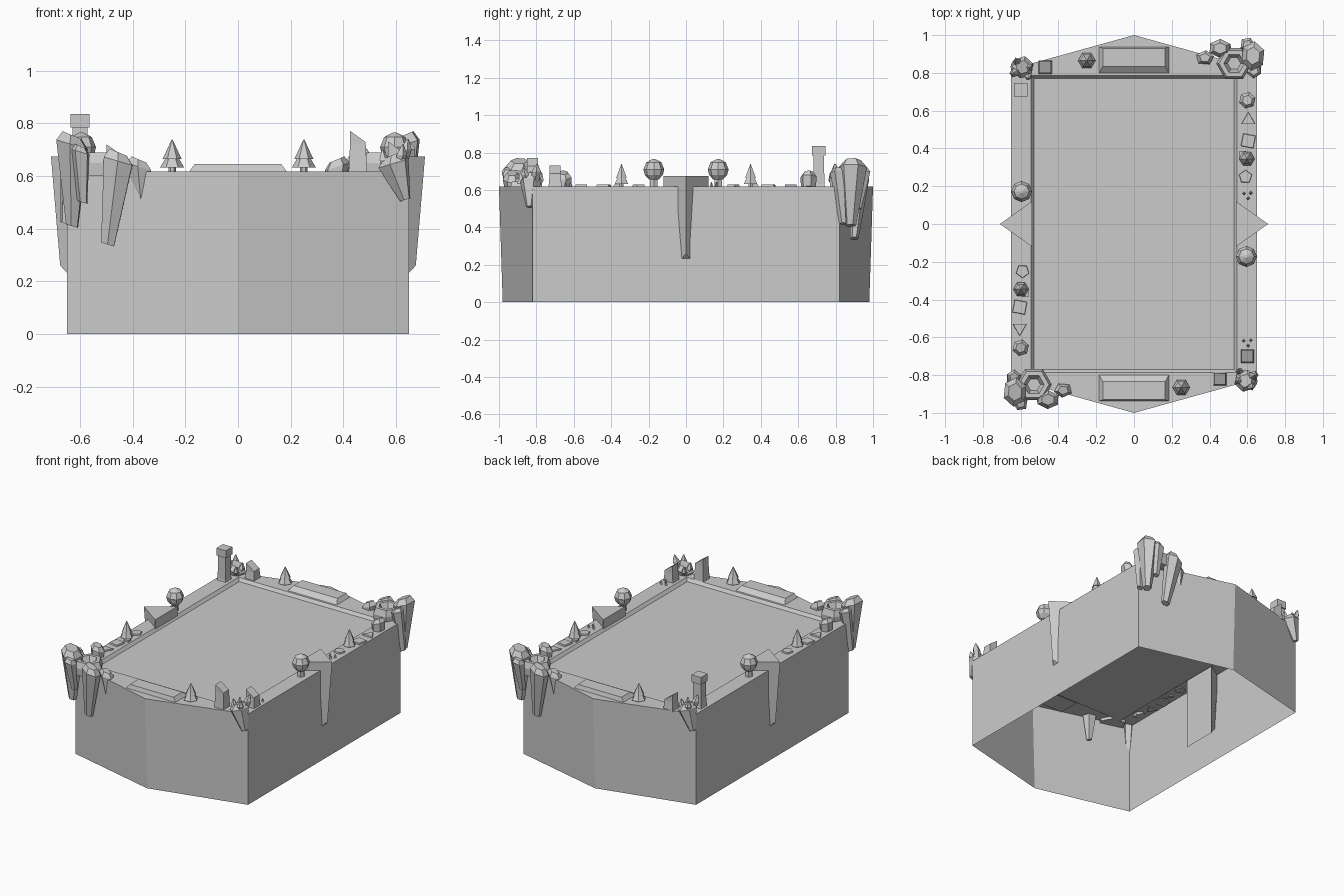
import bpy, bmesh
from math import sin, cos, pi

if "Cube" in bpy.data.objects:
    bpy.data.objects.remove(bpy.data.objects["Cube"])

HEX = [(-.65, -.82), (0, -1), (.65, -.82), (.65, .82), (0, 1), (-.65, .82)]
RIM = .618


def finish(name, bm):
    bmesh.ops.recalc_face_normals(bm, faces=bm.faces)
    me = bpy.data.meshes.new(name)
    bm.to_mesh(me)
    bm.free()
    ob = bpy.data.objects.new(name, me)
    bpy.context.collection.objects.link(ob)
    return ob


def loft(name, loops, twin=True):
    """Capped skin over equal loops; the twin is turned half round the z axis."""
    for s in ((1, -1) if twin else (1,)):
        bm = bmesh.new()
        rows = [[bm.verts.new((s * x, s * y, z)) for x, y, z in lp] for lp in loops]
        n = len(rows[0])
        for a, b in zip(rows, rows[1:]):
            for i in range(n):
                j = (i + 1) % n
                bm.faces.new((a[i], a[j], b[j], b[i]))
        bm.faces.new(rows[0])
        bm.faces.new(rows[-1])
        finish(name, bm)


def ring(x, y, z, r, n, turn=0., sy=1., tilt=0.):
    out = []
    for i in range(n):
        a = turn + 2 * pi * i / n
        out.append((x + r * cos(a), y + r * sy * sin(a), z + tilt * cos(a)))
    return out


def stack(name, x, y, profile, n, turn=0., twin=True, sy=1.):
    """Faceted turned part from (radius, z) pairs."""
    loft(name, [ring(x, y, z, r, n, turn, sy) for r, z in profile], twin)


def shard(name, top, bottom, r, rb, n=5, turn=0., sy=1.):
    """Leaning rock with a chamfered, sloping top and a narrow foot."""
    (x, y, z), (u, v, w) = top, bottom
    loft(name, [ring(u, v, w, rb, n, turn, sy, rb * .3),
                ring(x, y, z - r * .7, r, n, turn, sy, r * .3),
                ring(x, y, z - r * .15, r * .6, n, turn, sy, r * .25)])


def rect(x0, x1, y0, y1, z):
    return [(x0, y0, z), (x1, y0, z), (x1, y1, z), (x0, y1, z)]


# open-bottomed shell with rim and sunken board
bm = bmesh.new()
low = [bm.verts.new((x, y * (.98 if x == 0 else 1), 0)) for x, y in HEX]
top = [bm.verts.new((x, y, RIM)) for x, y in HEX]
lip = [bm.verts.new(p) for p in rect(-.545, .545, -.785, .785, RIM)]
pit = [bm.verts.new(p) for p in rect(-.53, .53, -.77, .77, RIM - .02)]
for i in range(6):
    j = (i + 1) % 6
    bm.faces.new((low[i], low[j], top[j], top[i]))
for i in range(4):
    j = (i + 1) % 4
    bm.faces.new((lip[i], lip[j], pit[j], pit[i]))
bm.faces.new((top[0], top[1], top[2], lip[1], lip[0]))
bm.faces.new((top[2], top[3], lip[2], lip[1]))
bm.faces.new((top[3], top[4], top[5], lip[3], lip[2]))
bm.faces.new((top[5], top[0], lip[0], lip[3]))
bm.faces.new(pit)
finish("board_shell", bm)

# end plates and side wedges
loft("end_plate", [rect(-.19, .19, .79, .94, .61), rect(-.165, .165, .835, .93, .645)])
loft("side_wedge", [[(.54, -.12, .12), (.675, 0, .26), (.54, .12, .12)],
                    [(.54, -.12, .675), (.71, 0, .675), (.54, .12, .675)]])

# hexagonal crater on two opposite corners
stack("crater", .53, .85, [(.09, .60), (.095, .65), (.08, .69), (.055, .69), (.035, .65)], 6)

# big overhanging rocks around the craters
shard("corner_rock", (.63, .89, .765), (.63, .88, .41), .065, .025, 6, .4, 1.2)
shard("corner_rock", (.635, .81, .72), (.655, .84, .42), .04, .02, 5, .9)
shard("corner_rock", (.455, .93, .70), (.495, .90, .34), .062, .028, 6, .5, .8)
shard("corner_rock", (.375, .88, .67), (.36, .87, .44), .05, .02, 5, .2, .8)
shard("corner_rock", (.60, .95, .72), (.59, .92, .50), .04, .02, 5, 1.1)

# crystal clumps on the other two corners
shard("clump_rock", (.59, -.83, .69), (.635, -.835, .51), .06, .02, 6, .3)
for dx, dy, h, r in ((.045, .02, .74, .025), (-.035, -.01, .70, .022),
                     (.03, -.04, .72, .022), (-.03, .04, .69, .02)):
    loft("crystal", [ring(.59 + dx * .5, -.82 + dy * .5, .62, r * .8, 5),
                     ring(.59 + dx, -.82 + dy, h - .04, r, 5),
                     ring(.59 + dx * 1.2, -.82 + dy * 1.2, h, r * .15, 5)])

# intact pillar, and broken pillars with slanted tops
Q = pi / 4
stack("pillar", -.6, .71, [(.048, .61), (.042, .63), (.04, .785)], 4, Q, False)
stack("pillar_cap", -.6, .71, [(.05, .785), (.05, .835)], 4, Q, False)
for x, y, h, twin in ((.6, -.7, .71, False), (.455, -.82, .75, False), (-.47, .83, .70, False)):
    loft("broken_pillar", [ring(x, y, .61, .05, 4, Q), ring(x, y, h - .03, .042, 4, Q),
                           ring(x, y, h, .042, 4, Q, 1, -.03)], twin)


# trees: round crowns and two-tier cones
def round_tree(x, y):
    stack("round_tree_trunk", x, y, [(.025, .61), (.02, .68)], 6)
    stack("round_tree_crown", x, y, [(.025, .655), (.048, .68), (.056, .71),
                                     (.04, .748), (.008, .765)], 8)


def cone_tree(x, y, k=1.):
    stack("cone_tree_trunk", x, y, [(.014, .61), (.014, .65)], 6)
    stack("cone_tree_lower", x, y, [(.046 * k, .632), (.012, .69)], 6)
    stack("cone_tree_upper", x, y, [(.036 * k, .665), (.002, .738)], 6)


round_tree(.595, -.172)
cone_tree(.25, -.865)
cone_tree(.598, .345, .9)

# small rocks and flat paving stones along the long rims
shard("rim_rock", (.6, .655, .70), (.6, .655, .61), .045, .04, 6, .3)
for x, y, r, n, t in ((.605, .55, .045, 3, 1.57), (.605, .44, .05, 4, .6),
                      (.59, .25, .038, 5, .3), (.575, .37, .025, 4, Q)):
    stack("paving_stone", x, y, [(r, .61), (r * .9, .628)], n, t)

# grass sprouts
for cx, cy in ((.6, .15), (.6, -.63)):
    for dx, dy in ((-.018, .012), (.018, .014), (.004, -.014)):
        stack("sprout", cx + dx, cy + dy, [(.012, .61), (.002, .642)], 4, 0, False)
